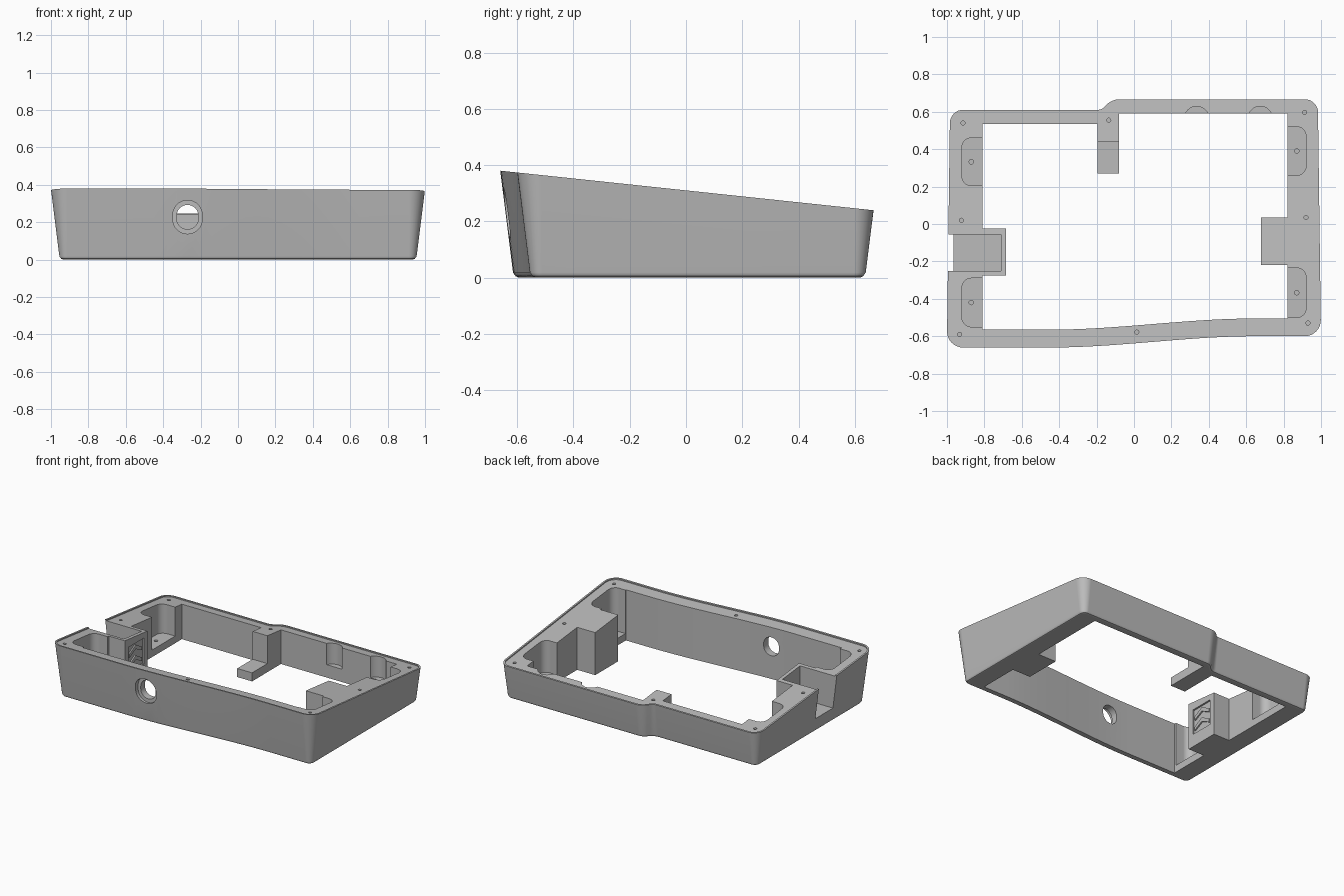
import bpy, bmesh
from math import atan2, pi, cos, sin, tan
from mathutils import Vector

if "Cube" in bpy.data.objects:
    bpy.data.objects.remove(bpy.data.objects["Cube"])

DRAFT = 0.125      # outward lean of the outer walls
SLOPE = 0.106      # fall of the top face towards the back
MID = 0.31         # height of the top face at the centre

grey = bpy.data.materials.new("case grey")
grey.use_nodes = True
grey.diffuse_color = (0.5, 0.5, 0.5, 1)
bsdf = next(n for n in grey.node_tree.nodes if n.type == "BSDF_PRINCIPLED")
bsdf.inputs["Base Color"].default_value = (0.5, 0.5, 0.5, 1)


def fillet(corners, steps=8):
    """Round each (x, y, radius) corner of a closed outline."""
    out = []
    for i, (x, y, r) in enumerate(corners):
        p = Vector((x, y))
        if r == 0:
            out.append(p)
            continue
        a = (Vector(corners[i - 1][:2]) - p).normalized()
        b = (Vector(corners[(i + 1) % len(corners)][:2]) - p).normalized()
        half = a.angle(b) / 2
        c = p + (a + b).normalized() * (r / sin(half))
        s, e = p + a * (r / tan(half)) - c, p + b * (r / tan(half)) - c
        a0 = atan2(s.y, s.x)
        turn = (atan2(e.y, e.x) - a0 + pi) % (2 * pi) - pi
        for k in range(steps + 1):
            ang = a0 + turn * k / steps
            out.append(c + Vector((cos(ang), sin(ang))) * r)
    return out


def wave(y0, y1, steps=18):
    """Gentle S-curve along the front wall."""
    pts = []
    for k in range(steps + 1):
        t = k / steps
        pts.append((-0.45 + 1.1 * t, y0 + (y1 - y0) * t * t * (3 - 2 * t), 0))
    return pts


def miters(pts):
    """Outward offset direction at each point of a counter-clockwise outline."""
    out = []
    for i, p in enumerate(pts):
        d1 = (p - pts[i - 1]).normalized()
        d2 = (pts[(i + 1) % len(pts)] - p).normalized()
        n1, n2 = Vector((d1.y, -d1.x)), Vector((d2.y, -d2.x))
        out.append((n1 + n2) / (1 + n1.dot(n2)))
    return out


def loft(name, rings):
    bm = bmesh.new()
    rows = [[bm.verts.new(p) for p in ring] for ring in rings]
    n = len(rows[0])
    for lo, hi in zip(rows, rows[1:]):
        for i in range(n):
            j = (i + 1) % n
            bm.faces.new((lo[i], lo[j], hi[j], hi[i]))
    bm.faces.new(rows[0][::-1])
    bm.faces.new(rows[-1])
    bmesh.ops.recalc_face_normals(bm, faces=bm.faces)
    mesh = bpy.data.meshes.new(name)
    bm.to_mesh(mesh)
    bm.free()
    mesh.materials.append(grey)
    ob = bpy.data.objects.new(name, mesh)
    bpy.context.collection.objects.link(ob)
    return ob


def prism(name, pts, lo, hi, axis="z"):
    place = {"z": lambda p, h: (p[0], p[1], h),
             "y": lambda p, h: (p[0], h, p[1]),
             "x": lambda p, h: (h, p[0], p[1])}[axis]
    return loft(name, [[place(p, h) for p in pts] for h in (lo, hi)])


def rect(x0, x1, y0, y1, r=0):
    return fillet([(x0, y0, r), (x1, y0, r), (x1, y1, r), (x0, y1, r)])


def circle(x, y, r, n=24):
    return [(x + r * cos(2 * pi * k / n), y + r * sin(2 * pi * k / n)) for k in range(n)]


def activate(ob):
    bpy.ops.object.select_all(action="DESELECT")
    ob.select_set(True)
    bpy.context.view_layer.objects.active = ob


def cut(target, cutter):
    activate(target)
    mod = target.modifiers.new("cut", "BOOLEAN")
    mod.operation, mod.solver, mod.object = "DIFFERENCE", "EXACT", cutter
    bpy.ops.object.modifier_apply(modifier=mod.name)
    bpy.data.objects.remove(cutter)


# Outer shell: drafted walls, rounded bottom edge, sloping top
R = 0.04
base = fillet([(-0.953, -0.613, R)] + wave(-0.613, -0.553) +
              [(0.953, -0.553, R), (0.953, 0.637, R), (-0.105, 0.637, 0.07),
               (-0.162, 0.58, 0.07), (-0.953, 0.58, R)])
normals = miters(base)


def level(z, inset):
    return [(p.x - n.x * inset, p.y - n.y * inset, z) for p, n in zip(base, normals)]


def sloped(inset, lift):
    ring = []
    for p, n in zip(base, normals):
        z = (MID - SLOPE * (p.y - n.y * inset)) / (1 + SLOPE * DRAFT * n.y)
        q = p + n * (DRAFT * z - inset)
        ring.append((q.x, q.y, z + lift))
    return ring


frame = loft("case_frame", [level(0, 0.018), level(0.005, 0.007),
                            level(0.018, -0.002), sloped(0, 0)])

# Thin raised lip around the top edge
cut(frame, loft("lip_cutter", [sloped(0.012, -0.008), sloped(0.012, 0.1)]))

# Central opening, stepping around both side blocks and the rear post
opening = fillet(
    [(-0.81, -0.565, 0)] + wave(-0.565, -0.505) +
    [(x, y, 0) for x, y in (
        (0.82, -0.505), (0.82, -0.22), (0.68, -0.22), (0.68, 0.035), (0.82, 0.035),
        (0.82, 0.59), (-0.08, 0.59), (-0.08, 0.44), (-0.195, 0.44), (-0.195, 0.535),
        (-0.81, 0.535), (-0.81, -0.025), (-0.685, -0.025), (-0.685, -0.275),
        (-0.81, -0.275))])
cut(frame, prism("opening_cutter", opening, -0.1, 0.6))

# Corner pockets with a mounting hole in each floor
for side, y0, y1 in ((-1, 0.205, 0.46), (-1, -0.55, -0.29),
                     (1, 0.26, 0.52), (1, -0.5, -0.235)):
    shape = [(0.80, y0, 0), (0.92, y0, 0.05), (0.92, y1, 0.05), (0.80, y1, 0)]
    pts = [(side * p.x, p.y) for p in fillet(shape)]
    cut(frame, prism("pocket_cutter", pts, 0.05, 0.6))
    cut(frame, prism("hole_cutter", circle(side * 0.87, (y0 + y1) / 2, 0.012), 0.02, 0.1))

# Open slot in the right wall
cut(frame, prism("slot_cutter", rect(-1.2, -0.71, -0.25, -0.055), 0.1, 0.6))

# Round scoops in the rear wall
for x in (0.335, 0.675):
    cut(frame, prism("scoop_cutter", circle(x, 0.563, 0.066, 40), 0.09, 0.6))

# Oval front port with a counterbore
cut(frame, prism("port_cutter", rect(-0.328, -0.212, 0.163, 0.292, 0.057), -0.9, -0.5, "y"))
cut(frame, prism("counterbore_cutter", rect(-0.348, -0.192, 0.138, 0.317, 0.077),
                 -0.9, -0.61, "y"))

# Square recess on the inner face of the slot block
cut(frame, prism("recess_cutter", rect(-0.235, -0.065, 0.09, 0.27), -0.697, -0.6, "x"))

# Screw holes in the top face
for x, y in ((-0.915, 0.54), (-0.135, 0.555), (0.912, 0.597), (-0.923, 0.02),
             (0.92, 0.035), (-0.932, -0.59), (0.93, -0.53), (0.015, -0.578)):
    top = MID - SLOPE * y
    cut(frame, prism("screw_cutter", circle(x, y, 0.011, 16), top - 0.1, top + 0.1))

activate(frame)
bpy.ops.object.shade_smooth_by_angle(angle=0.5)
weighted = frame.modifiers.new("weighted normals", "WEIGHTED_NORMAL")
weighted.keep_sharp = True

# Low foot in front of the rear post
prism("post_foot", rect(-0.195, -0.08, 0.27, 0.445), 0, 0.06)

# Two chevrons inside the square recess
for i, z in enumerate((0.115, 0.19)):
    chevron = [(-0.22, z), (-0.15, z + 0.035), (-0.08, z), (-0.08, z + 0.025),
               (-0.15, z + 0.065), (-0.22, z + 0.025)]
    prism("recess_chevron_%d" % (i + 1), chevron, -0.7, -0.688, "x")
